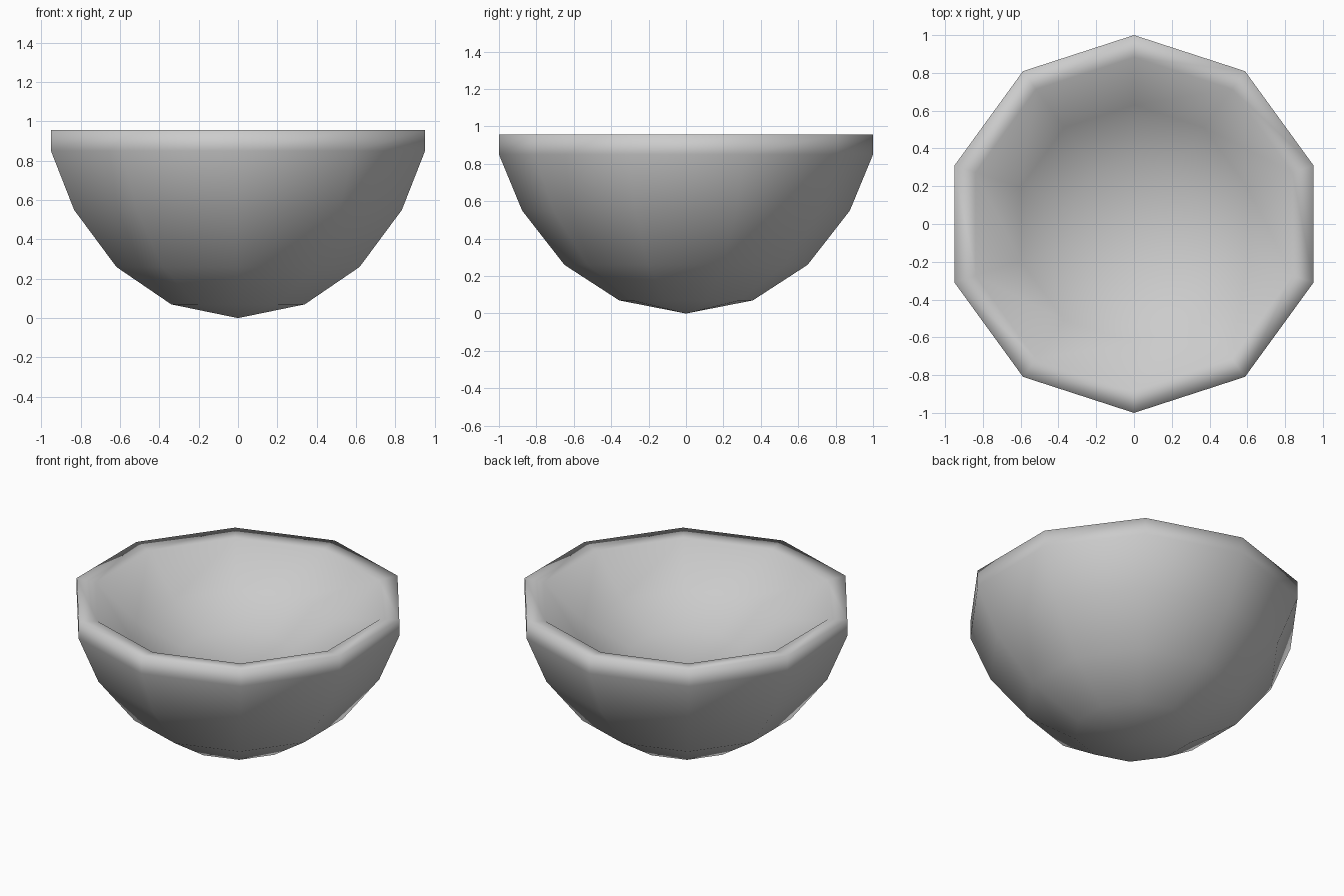
import bpy, bmesh, math

if "Cube" in bpy.data.objects:
    bpy.data.objects.remove(bpy.data.objects["Cube"])

SIDES = 10
# Profile (radius, height): up the outside, over the rim, down the shallow dish
profile = [(0.357, 0.07), (0.65, 0.26), (0.876, 0.55), (1.0, 0.85), (1.0, 0.957),
           (0.882, 0.945), (0.63, 0.725), (0.345, 0.595)]
DISH_BOTTOM = 0.55

# Bowl: stacked ten-sided rings closed by a point outside and inside
bm = bmesh.new()
tip = bm.verts.new((0, 0, 0))
dish = bm.verts.new((0, 0, DISH_BOTTOM))
rings = []
for r, z in profile:
    ring = []
    for i in range(SIDES):
        a = math.pi / 2 + i * 2 * math.pi / SIDES
        ring.append(bm.verts.new((r * math.cos(a), r * math.sin(a), z)))
    rings.append(ring)
for i in range(SIDES):
    j = (i + 1) % SIDES
    bm.faces.new((tip, rings[0][j], rings[0][i]))
    bm.faces.new((dish, rings[-1][i], rings[-1][j]))
    for low, high in zip(rings, rings[1:]):
        bm.faces.new((low[i], low[j], high[j], high[i]))
for f in bm.faces:
    f.smooth = True

mesh = bpy.data.meshes.new("bowl")
bm.to_mesh(mesh)
bm.free()
bowl = bpy.data.objects.new("bowl", mesh)
bpy.context.collection.objects.link(bowl)
